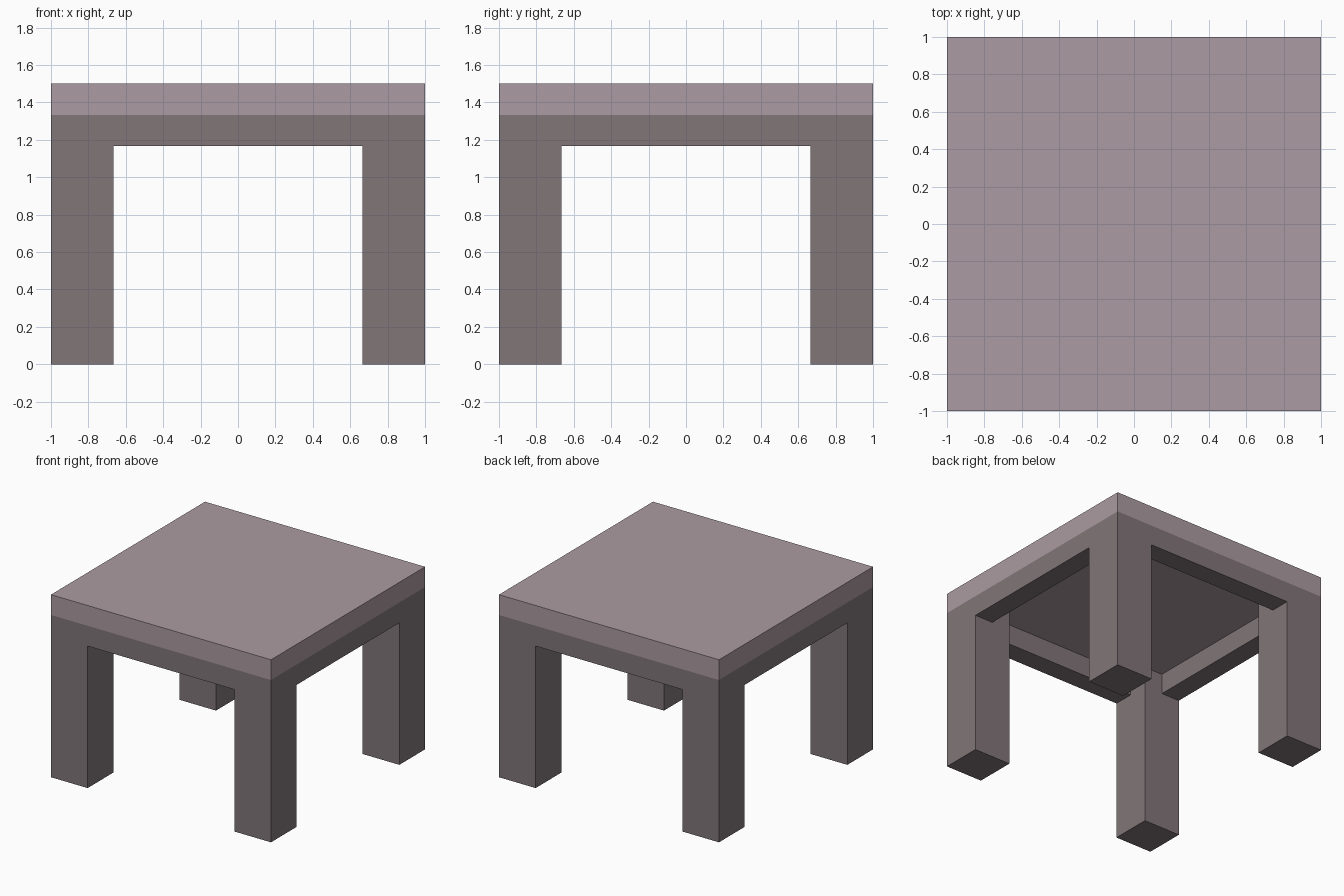
import bpy

if "Cube" in bpy.data.objects:
    bpy.data.objects.remove(bpy.data.objects["Cube"])

S = 1 / 6  # board thickness; legs are two boards wide


def material(name, rgb):
    mat = bpy.data.materials.new(name)
    mat.diffuse_color = (*rgb, 1)
    mat.use_nodes = True
    mat.node_tree.nodes["Principled BSDF"].inputs["Base Color"].default_value = mat.diffuse_color
    return mat


def box(name, lo, hi, mat):
    bpy.ops.mesh.primitive_cube_add(size=1, location=[(a + b) / 2 for a, b in zip(lo, hi)])
    ob = bpy.context.object
    ob.name = name
    ob.scale = [b - a for a, b in zip(lo, hi)]
    bpy.ops.object.transform_apply(location=False, rotation=False, scale=True)
    ob.data.materials.append(mat)
    return ob


light = material("light_wood", (0.41, 0.33, 0.36))
dark = material("dark_wood", (0.22, 0.18, 0.19))

TOP, UNDER = 1.5, 1.5 - S
APRON = UNDER - S
IN = 1 - 2 * S  # inner face of the legs

# Table top
box("table_top", (-1, -1, UNDER), (1, 1, TOP), light)

# Four corner legs
for sy, fb in ((-1, "front"), (1, "back")):
    for sx, lr in ((-1, "left"), (1, "right")):
        x, y = sorted((sx * IN, sx)), sorted((sy * IN, sy))
        box(f"{fb}_{lr}_leg", (x[0], y[0], 0), (x[1], y[1], UNDER), dark)

# Aprons between the legs, flush with the outside
for s, fb, lr in ((-1, "front", "left"), (1, "back", "right")):
    a, b = sorted((s * (1 - S), s))
    box(f"{fb}_apron", (-IN, a, APRON), (IN, b, UNDER), dark)
    box(f"{lr}_apron", (a, -IN, APRON), (b, IN, UNDER), dark)
